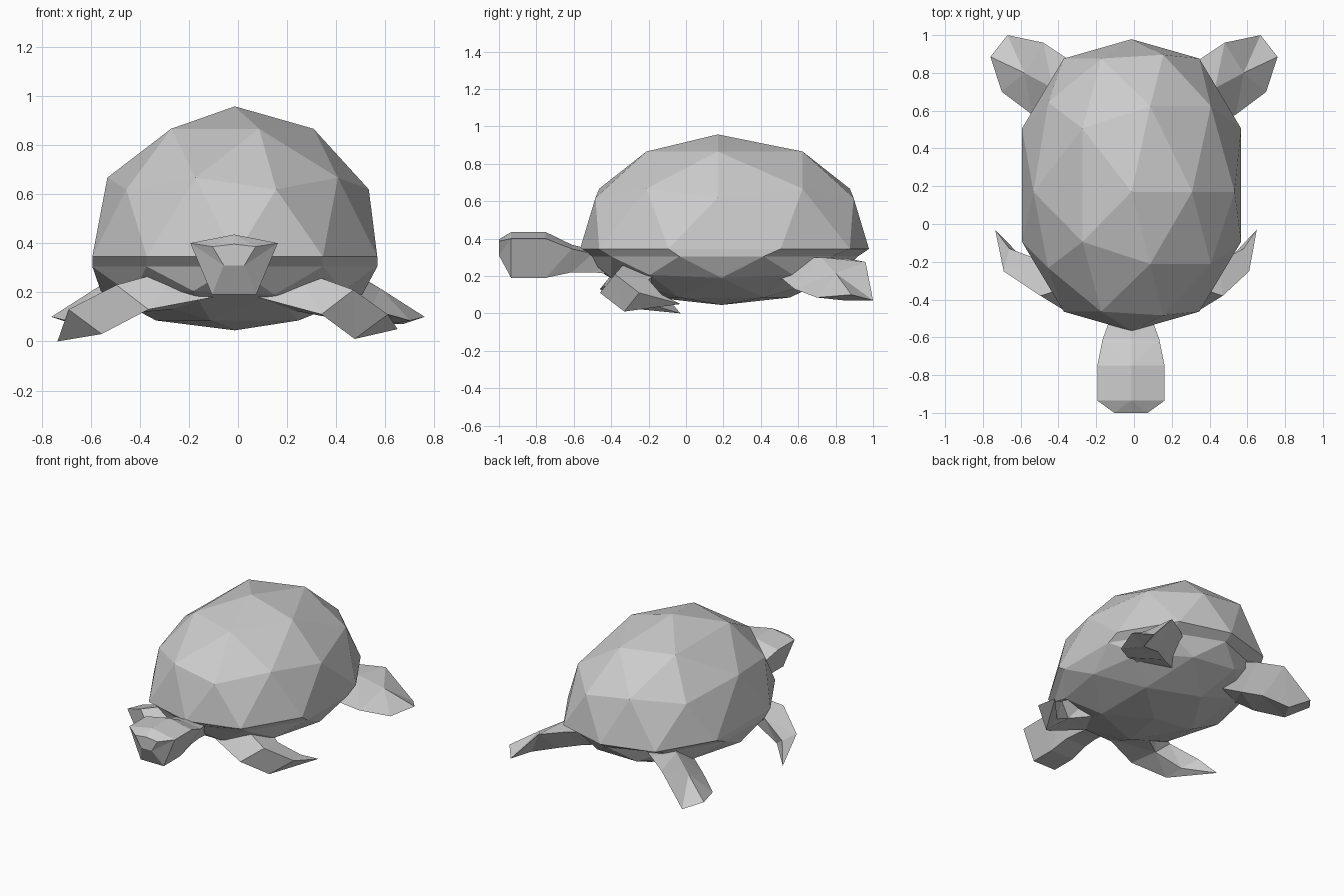
import bpy, bmesh
from mathutils import Vector

if "Cube" in bpy.data.objects:
    bpy.data.objects.remove(bpy.data.objects["Cube"])


def finish(name, bm):
    bmesh.ops.recalc_face_normals(bm, faces=bm.faces[:])
    me = bpy.data.meshes.new(name)
    bm.to_mesh(me)
    bm.free()
    ob = bpy.data.objects.new(name, me)
    bpy.context.collection.objects.link(ob)
    return ob


def interp(table, v):
    for (a, fa), (b, fb) in zip(table, table[1:]):
        if v <= b:
            return fa + (fb - fa) * (v - a) / (b - a)
    return table[-1][1]


def half_sphere(sign):
    # low-poly sphere cut at its natural ring of equator vertices
    bm = bmesh.new()
    bmesh.ops.create_icosphere(bm, subdivisions=2, radius=1)
    drop = [v for v in bm.verts if v.co.z * sign < -0.01]
    bmesh.ops.delete(bm, geom=drop, context='VERTS')
    return bm


def loft(name, sections):
    # skin a row of matching cross-sections; a one-point section ends in a tip
    bm = bmesh.new()
    rings = [[bm.verts.new(p) for p in s] for s in sections]
    for a, b in zip(rings, rings[1:]):
        n = len(a)
        for i in range(n):
            j = (i + 1) % n
            if len(b) == 1:
                bm.faces.new((a[i], a[j], b[0]))
            else:
                bm.faces.new((a[i], a[j], b[j], b[i]))
    for r in (rings[0], rings[-1]):
        if len(r) > 2:
            bm.faces.new(r)
    bmesh.ops.triangulate(bm, faces=[f for f in bm.faces if len(f.verts) == 4])
    return finish(name, bm)


CX = -0.013
Y_MAP = [(0, 0), (.309, .3), (.5, .4175), (.809, .67), (.851, .69), (1.01, .778)]


def belly_pos(c):
    z = interp([(0, .305), (.447, .205), (.526, .19), (.851, .085), (1, .045)], max(-c.z, 0))
    return Vector((CX + .61 * c.x, .19 + .73 * c.y, z))


# domed shell, with a lip tucked in to the belly
bm = half_sphere(1)
edge = [e for e in bm.edges if e.is_boundary]
lip = [g for g in bmesh.ops.extrude_edge_only(bm, edges=edge)['geom']
       if isinstance(g, bmesh.types.BMVert)]
for v in bm.verts:
    c = v.co.copy()
    if v in lip:
        v.co = belly_pos(c)
    else:
        s = 1 if c.y > 0 else -1
        mid = .17 if abs(c.y) < .01 else .206
        v.co = (CX + .61 * c.x, mid + s * interp(Y_MAP, abs(c.y)), .345 + .612 * c.z)
finish("shell", bm)

# shallow belly
bm = half_sphere(-1)
for v in bm.verts:
    v.co = belly_pos(v.co.copy())
finish("belly", bm)

# head and neck: y, half width, top, corner height, bottom, bottom half width
stations = [(-1, .088, .396, .386, .31, .042),
            (-.935, .178, .435, .40, .19, .09),
            (-.75, .178, .435, .40, .19, .09),
            (-.61, .15, .367, .345, .22, .08),
            (-.5, .11, .34, .32, .22, .07),
            (-.3, .09, .31, .29, .2, .06)]
hx = -.016
loft("head_and_neck",
     [[(hx, y, t), (hx + w, y, c), (hx + b, y, d), (hx - b, y, d), (hx - w, y, c)]
      for y, w, t, c, d, b in stations])

# front flippers, each with its own roll
root = [(.22, -.3, .3), (.08, -.38, .18), (.15, -.1, .14), (.25, -.1, .27)]
elbow = [(.47, -.38, .21), (.34, -.46, .11), (.36, -.24, .1), (.45, -.2, .18)]
hand = [(.61, -.25, .11), (.475, -.33, .01), (.49, -.2, .03), (.58, -.13, .1)]
loft("right_front_flipper", [root, elbow, hand, [(.65, -.03, .05)]])


def flip(sec, dx=0, dz=0):
    return [(-x - dx, y, z + dz) for x, y, z in sec]


loft("left_front_flipper",
     [flip(root, .02), flip(elbow, .025, .02), flip(hand, .08, .02), [(-.735, -.03, 0)]])

# back flippers
back = [[(.15, .72, .29), (.25, .5, .3), (.25, .4, .18), (.15, .6, .16)],
        [(.33, .86, .295), (.43, .72, .3), (.43, .52, .18), (.33, .7, .14)],
        [(.48, .96, .275), (.58, .8, .215), (.54, .58, .13), (.45, .78, .12)],
        [(.67, 1, .07), (.76, .885, .1), (.7, .7, .085), (.62, .84, .07)]]
loft("right_back_flipper", back)
loft("left_back_flipper", [flip(s) for s in back])
